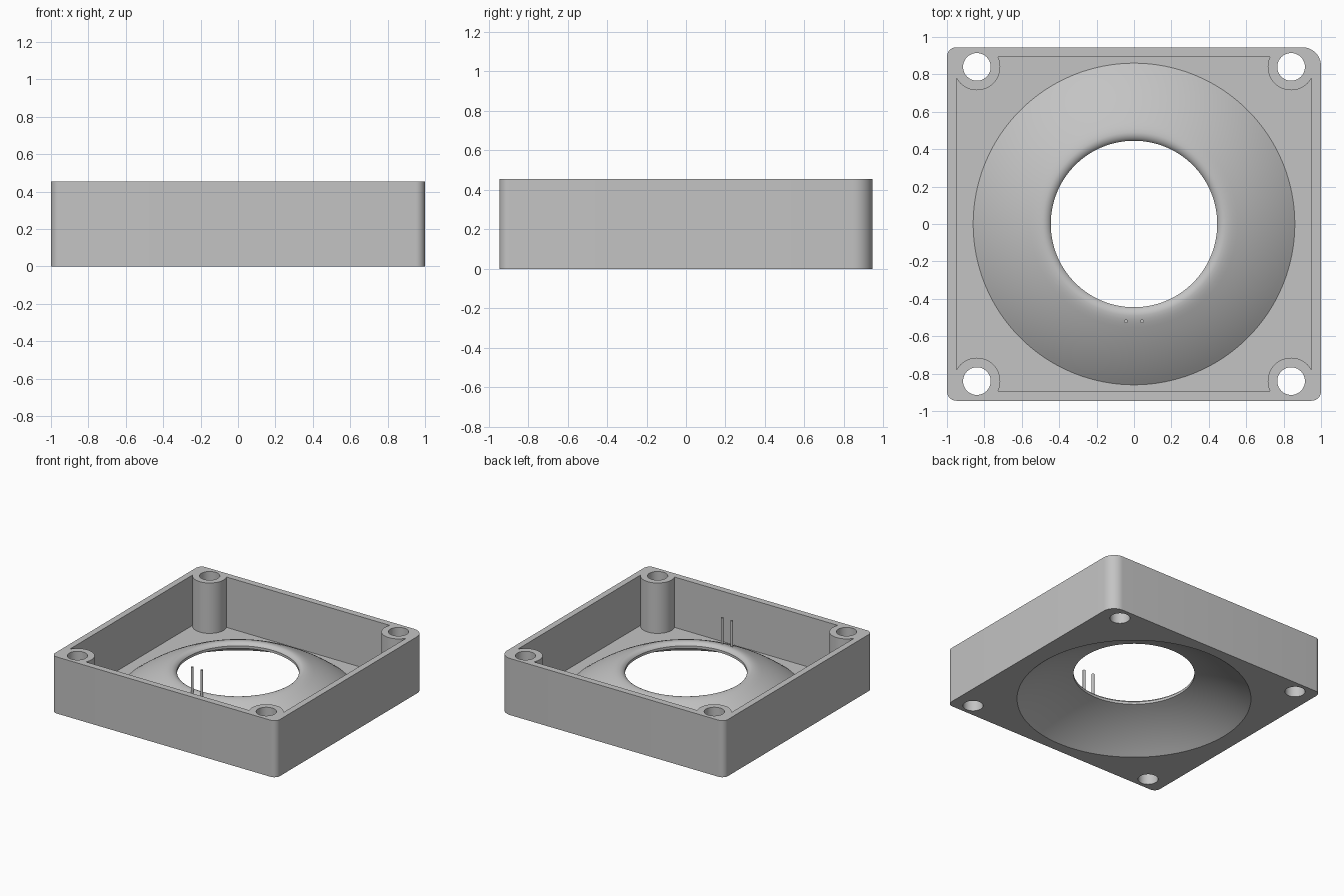
import bpy, bmesh, math
from mathutils import Vector

if "Cube" in bpy.data.objects:
    bpy.data.objects.remove(bpy.data.objects["Cube"])

H, FLOOR = 0.455, 0.05          # total height, floor thickness
DOME_R, HOLE_R = 0.86, 0.445    # dome foot and central opening

grey = bpy.data.materials.new("plain grey")
grey.diffuse_color = (0.55, 0.55, 0.55, 1)
grey.use_nodes = True
grey.node_tree.nodes["Principled BSDF"].inputs["Base Color"].default_value = grey.diffuse_color


def finish(bm, name):
    bmesh.ops.recalc_face_normals(bm, faces=bm.faces[:])
    mesh = bpy.data.meshes.new(name)
    bm.to_mesh(mesh)
    bm.free()
    ob = bpy.data.objects.new(name, mesh)
    bpy.context.collection.objects.link(ob)
    mesh.materials.append(grey)
    return ob


def prism(name, outline, z0, z1):
    bm = bmesh.new()
    face = bm.faces.new([bm.verts.new((x, y, z0)) for x, y in outline])
    ext = bmesh.ops.extrude_face_region(bm, geom=[face])
    verts = [g for g in ext["geom"] if isinstance(g, bmesh.types.BMVert)]
    bmesh.ops.translate(bm, verts=verts, vec=(0, 0, z1 - z0))
    return finish(bm, name)


def circle(cx, cy, r, n=48):
    return [(cx + r * math.cos(2 * math.pi * i / n),
             cy + r * math.sin(2 * math.pi * i / n)) for i in range(n)]


def rounded_rect(hx, hy, radii, n=10):
    # radii run counter-clockwise from the back right corner
    pts = []
    for k, (sx, sy) in enumerate(((1, 1), (-1, 1), (-1, -1), (1, -1))):
        r = radii[k]
        for i in range(n + 1):
            a = math.pi / 2 * (k + i / n)
            pts.append((sx * (hx - r) + r * math.cos(a),
                        sy * (hy - r) + r * math.sin(a)))
    return pts


def lathe(name, profile, n=128):
    # the profile starts and ends on the axis
    bm = bmesh.new()
    rings = []
    for r, z in profile:
        if r == 0:
            rings.append([bm.verts.new((0, 0, z))] * n)
        else:
            rings.append([bm.verts.new((x, y, z)) for x, y in circle(0, 0, r, n)])
    for a, b in zip(rings, rings[1:]):
        for i in range(n):
            j = (i + 1) % n
            bm.faces.new(list(dict.fromkeys((a[i], a[j], b[j], b[i]))))
    return finish(bm, name)


def boolean(target, tool, op):
    mod = target.modifiers.new("bool", 'BOOLEAN')
    mod.operation, mod.solver, mod.object = op, 'EXACT', tool
    bpy.context.view_layer.objects.active = target
    bpy.ops.object.modifier_apply(modifier=mod.name)
    bpy.data.objects.remove(tool)


def cap_arc(r0, z0, r1, z1, n=14):
    # spherical arc centred on the axis, through both points
    total = (r0 * r0 - r1 * r1) / (z1 - z0)
    low = (total - (z1 - z0)) / 2
    radius = math.hypot(low, r0)
    out = []
    for i in range(n + 1):
        r = r0 + (r1 - r0) * i / n
        out.append((r, z0 - low + math.sqrt(radius * radius - r * r)))
    return out


corners = [(sx * 0.84, sy * 0.84) for sx in (-1, 1) for sy in (-1, 1)]

# Tray body with rounded upright corners
housing = prism("housing", rounded_rect(1.0, 0.945, (0.1, 0.05, 0.05, 0.05)), 0, H)

# Cavity, leaving the four screw posts standing
cavity = prism("cavity_cutter", [(-.95, -.893), (.95, -.893), (.95, .893), (-.95, .893)], FLOOR, 0.7)
for x, y in corners:
    boolean(cavity, prism("post_shape", circle(x, y, 0.125), -0.1, 0.9), 'DIFFERENCE')
boolean(housing, cavity, 'DIFFERENCE')

# Raised dome with a rolled lip around the opening
lip = [(.51, .249), (.49, .253), (.475, .252), (.46, .246), (.45, .237), (.44, .223)]
dome = lathe("dome", [(0, .02), (DOME_R, .02)]
             + cap_arc(DOME_R, FLOOR, .53, .243) + lip + [(0, .223)])
boolean(housing, dome, 'UNION')

# Hollow underside and central opening
under = lathe("underside_cutter", [(0, -.1), (DOME_R, -.1)]
              + cap_arc(DOME_R, 0, HOLE_R, .21) + [(HOLE_R, .6), (0, .6)])
boolean(housing, under, 'DIFFERENCE')

# Screw holes through the posts
for x, y in corners:
    boolean(housing, prism("screw_cutter", circle(x, y, 0.074), -0.1, 0.9), 'DIFFERENCE')

# Two thin upright pins beside the opening
pins = [prism("pin_" + side, circle(x, -0.52, 0.01, 16), 0.21, H)
        for side, x in (("left", -0.043), ("right", 0.043))]

for ob in [housing] + pins:
    bpy.ops.object.select_all(action='DESELECT')
    ob.select_set(True)
    bpy.context.view_layer.objects.active = ob
    bpy.ops.object.shade_smooth_by_angle(angle=math.radians(30))
